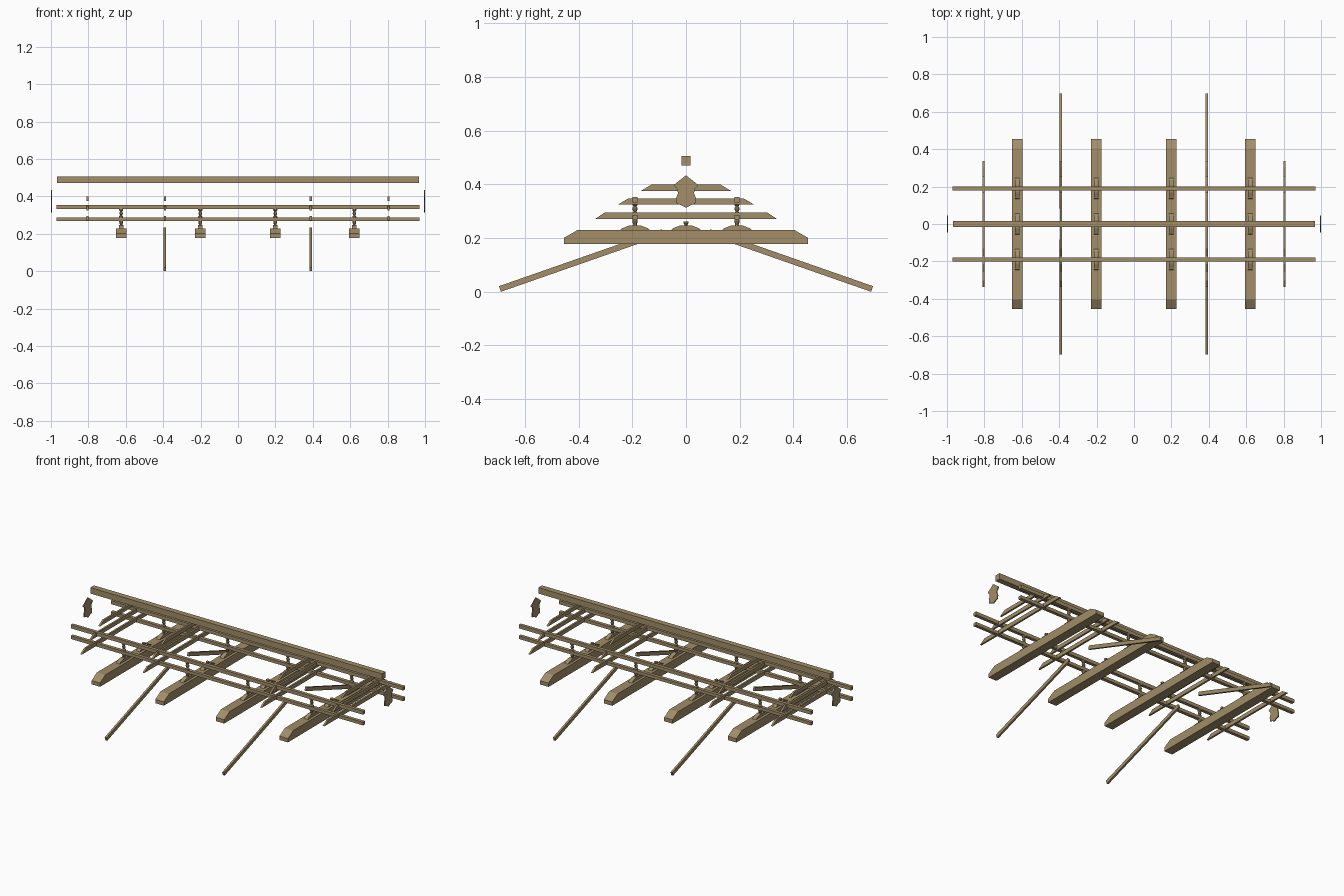
import bpy, bmesh, math
from mathutils import Matrix, Vector

cube = bpy.data.objects.get("Cube")
if cube:
    bpy.data.objects.remove(cube, do_unlink=True)

wood = bpy.data.materials.new("weathered wood")
wood.use_nodes = True
COLOUR = (0.36, 0.27, 0.14, 1)
wood.diffuse_color = COLOUR
wood.node_tree.nodes["Principled BSDF"].inputs["Base Color"].default_value = COLOUR


def finish(name, bm):
    bmesh.ops.recalc_face_normals(bm, faces=bm.faces)
    mesh = bpy.data.meshes.new(name)
    bm.to_mesh(mesh)
    bm.free()
    mesh.materials.append(wood)
    obj = bpy.data.objects.new(name, mesh)
    bpy.context.collection.objects.link(obj)
    return obj


def slab(name, outline, x, width):
    """Extrude a y-z outline along x, centred on x."""
    bm = bmesh.new()
    face = bm.faces.new([bm.verts.new((x - width / 2, y, z)) for y, z in outline])
    ext = bmesh.ops.extrude_face_region(bm, geom=[face])
    verts = [v for v in ext["geom"] if isinstance(v, bmesh.types.BMVert)]
    bmesh.ops.translate(bm, verts=verts, vec=(width, 0, 0))
    return finish(name, bm)


def mirrored(half):
    """Complete a half outline (top to bottom, y >= 0) across y = 0."""
    return half + [(-y, z) for y, z in reversed(half) if y > 0]


def rail(name, y, z0, z1, half, length):
    slab(name, [(y - half, z0), (y + half, z0), (y + half, z1), (y - half, z1)], 0, length)


def turned(name, x, y, profile, sides=8):
    """Lathe a radius-height profile around a vertical axis."""
    bm = bmesh.new()
    rings = []
    for r, z in profile:
        angles = [math.tau * (i + 0.5) / sides for i in range(sides)]
        rings.append([bm.verts.new((x + r * math.cos(a), y + r * math.sin(a), z)) for a in angles])
    for low, high in zip(rings, rings[1:]):
        for i in range(sides):
            j = (i + 1) % sides
            bm.faces.new((low[i], low[j], high[j], high[i]))
    bm.faces.new(rings[0])
    bm.faces.new(rings[-1])
    finish(name, bm)


# Ridge beam and the two pairs of long purlins
rail("ridge_beam", 0, 0.471, 0.507, 0.017, 1.936)
for side, y in (("front", -0.19), ("back", 0.19)):
    rail(side + "_upper_purlin", y, 0.332, 0.353, 0.01, 1.94)
    rail(side + "_lower_purlin", y, 0.268, 0.287, 0.01, 1.94)

# Heavy floor beams with sloped ends, bearing blocks and turned struts
beam = mirrored([(0.405, 0.23), (0.455, 0.201), (0.455, 0.178)])
hump = [(0.056, 0.229), (0.05, 0.236), (0.022, 0.247)]
for n, x in enumerate((-0.625, -0.202, 0.199, 0.622), 1):
    slab(f"floor_beam_{n}", beam, x, 0.056)
    for side, y0 in (("front", -0.19), ("middle", 0), ("back", 0.19)):
        block = [(y0 + y, z) for y, z in mirrored(hump)]
        slab(f"{side}_bearing_block_{n}", block, x, 0.024)
        if y0:
            turned(f"{side}_lower_strut_{n}", x, y0,
                   [(0.008, 0.245), (0.007, 0.25), (0.011, 0.262), (0.011, 0.27)])
            turned(f"{side}_upper_strut_{n}", x, y0,
                   [(0.012, 0.286), (0.012, 0.293), (0.006, 0.299), (0.01, 0.307),
                    (0.01, 0.312), (0.006, 0.319), (0.012, 0.326), (0.012, 0.333)])
        else:
            turned(f"middle_strut_{n}", x, y0,
                   [(0.008, 0.245), (0.006, 0.25), (0.01, 0.256), (0.01, 0.262)])

# Three tiers of thin cross ties with bevelled ends
tiers = (("upper", 0.376, 0.399, 0.168, 0.13),
         ("middle", 0.325, 0.348, 0.254, 0.215),
         ("lower", 0.272, 0.296, 0.338, 0.302))
for n, x in enumerate((-0.805, -0.391, 0.389, 0.804), 1):
    for tier, z0, z1, bottom, top in tiers:
        slab(f"{tier}_cross_tie_{n}", mirrored([(top, z1), (bottom, z0)]), x, 0.011)

# Sloping braces that reach the ground at front and back
foot, head = Vector((0.697, 0.021)), Vector((0.09, 0.233))
along = (head - foot).normalized()
drop = Vector((along.y, -along.x)) * 0.022
if drop.y > 0:
    drop = -drop
brace = [foot, head, head + drop, foot + drop]
for xside, x in (("right", -0.391), ("left", 0.389)):
    for yside, s in (("front", -1), ("back", 1)):
        slab(f"{xside}_{yside}_brace", [(s * p.x, p.y) for p in brace], x, 0.012)

# Carved gable pendants at both ends
pendant = mirrored([(0, 0.434), (0.046, 0.398), (0.032, 0.382), (0.03, 0.366),
                    (0.037, 0.35), (0.034, 0.328), (0.02, 0.324), (0, 0.313)])
for side, x in (("right", -0.997), ("left", 0.997)):
    slab(side + "_gable_pendant", pendant, x, 0.006)

# Settle everything exactly on the ground
low = min(v.co.z for o in bpy.context.collection.objects if o.type == "MESH" for v in o.data.vertices)
for o in bpy.context.collection.objects:
    if o.type == "MESH":
        o.data.transform(Matrix.Translation((0, 0, -low)))
